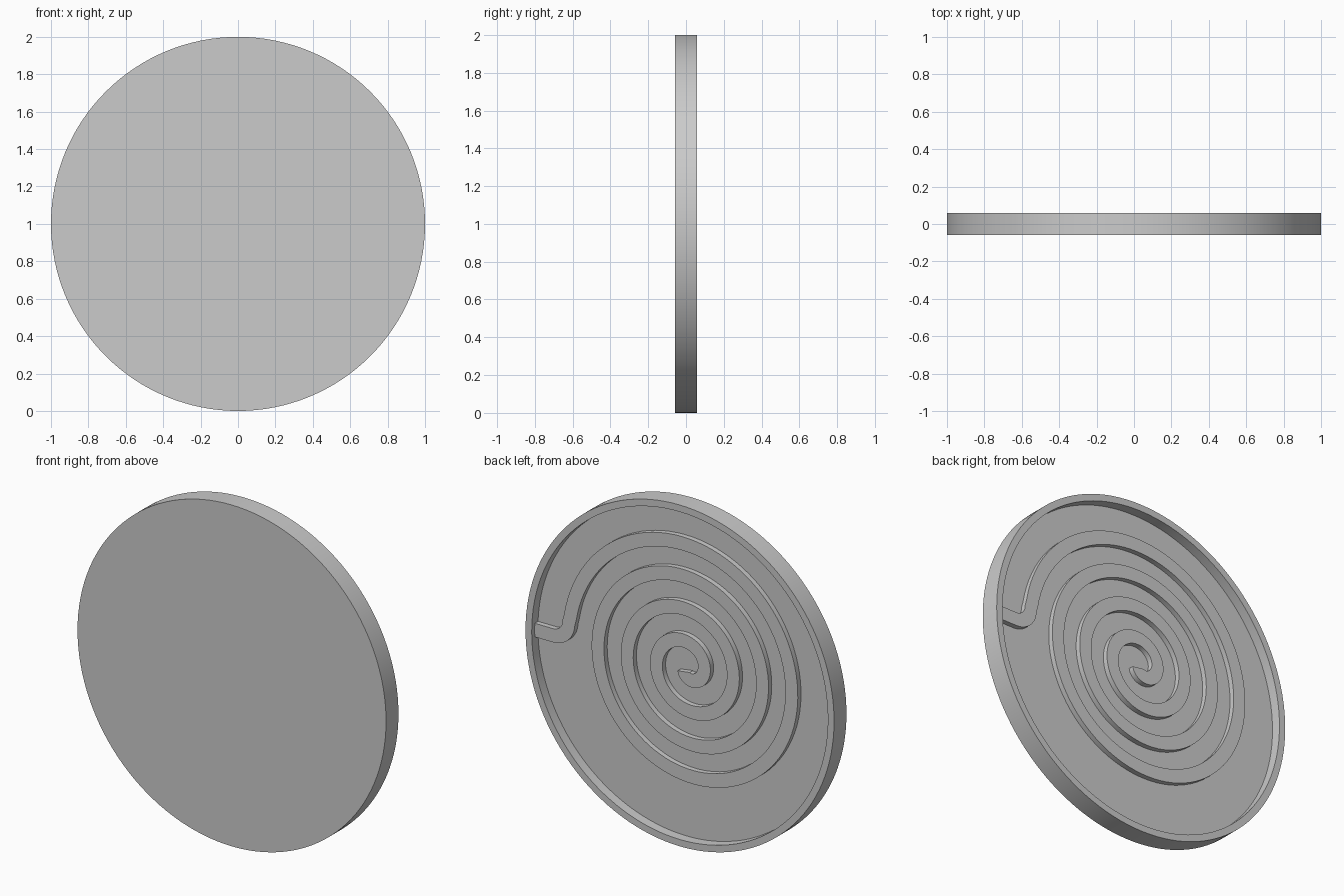
import bpy, bmesh, math
from mathutils import Vector

cube = bpy.data.objects.get("Cube")
if cube:
    bpy.data.objects.remove(cube)

HALF = 0.0575           # half of the thickness
FLOOR, RIDGE_TOP = 0.0, 0.03
INNER = 0.96            # inside radius of the rim
WIDTH, PITCH = 0.08, 0.19

grey = bpy.data.materials.new("plain grey")
grey.use_nodes = True
colour = (0.6, 0.6, 0.6, 1)
grey.diffuse_color = colour
grey.node_tree.nodes["Principled BSDF"].inputs["Base Color"].default_value = colour


def finish(name, bm):
    bmesh.ops.recalc_face_normals(bm, faces=bm.faces)
    mesh = bpy.data.meshes.new(name)
    bm.to_mesh(mesh)
    bm.free()
    obj = bpy.data.objects.new(name, mesh)
    bpy.context.collection.objects.link(obj)
    mesh.materials.append(grey)
    bpy.ops.object.select_all(action='DESELECT')
    bpy.context.view_layer.objects.active = obj
    obj.select_set(True)
    bpy.ops.object.shade_smooth_by_angle(angle=math.radians(30))
    return obj


# Shallow round dish: a radius/depth profile turned about the y axis
bm = bmesh.new()
profile = [(0, -HALF), (1, -HALF), (1, HALF), (INNER, HALF), (INNER, FLOOR), (0, FLOOR)]
verts = [bm.verts.new((r, y, 1)) for r, y in profile]
edges = [bm.edges.new(pair) for pair in zip(verts, verts[1:])]
bmesh.ops.spin(bm, geom=verts + edges, cent=(0, 0, 1), axis=(0, 1, 0),
               angle=math.tau, steps=128)
bmesh.ops.remove_doubles(bm, verts=bm.verts, dist=0.0001)
finish("dish", bm)

# Ridge path: straight tail from the rim, a bend upwards, then the spiral inwards
path = [Vector((0.995, 0)), Vector((0.92, 0))]
for i in range(13):
    a = math.radians(-90 - 90 * i / 12)
    path.append(Vector((0.84 + 0.1 * math.cos(a), 0.1 + 0.1 * math.sin(a))))
centre = Vector((-0.03, 0.04))
start, turns, steps = 0.02, 3.87, 380
for i in range(steps + 1):
    t = start + (turns - start) * i / steps
    r = 0.77 - PITCH * t
    a = math.tau * t
    path.append(centre + r * Vector((math.cos(a), math.sin(a))))

# Spiral ridge: a rectangular section carried along the path
bm = bmesh.new()
rings = []
for i, p in enumerate(path):
    d = (path[min(i + 1, len(path) - 1)] - path[max(i - 1, 0)]).normalized()
    side = Vector((-d.y, d.x)) * WIDTH / 2
    low = -HALF + 0.01
    corners = [(p + side, low), (p + side, RIDGE_TOP), (p - side, RIDGE_TOP), (p - side, low)]
    rings.append([bm.verts.new((q.x, y, q.y + 1)) for q, y in corners])
for a, b in zip(rings, rings[1:]):
    for k in range(4):
        n = (k + 1) % 4
        bm.faces.new((a[k], a[n], b[n], b[k]))
bm.faces.new(rings[0])
bm.faces.new(rings[-1])
finish("spiral_ridge", bm)
